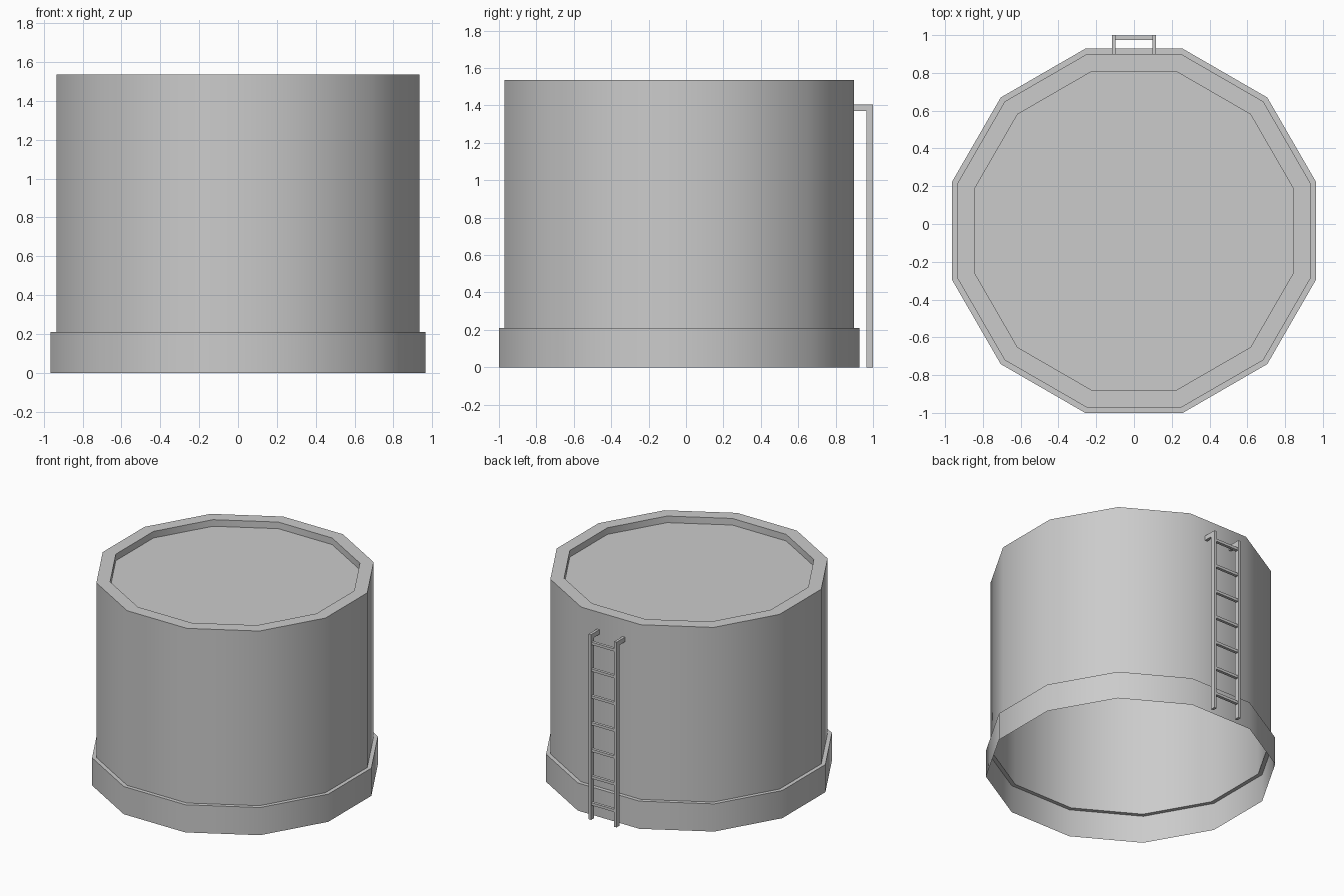
import bpy, bmesh, math
from mathutils import Matrix, Vector

default = bpy.data.objects.get("Cube")
if default:
    bpy.data.objects.remove(default, do_unlink=True)

SIDES = 12
CENTRE_Y = -0.036

grey = bpy.data.materials.new("plain grey")
grey.use_nodes = True
grey.diffuse_color = (0.6, 0.6, 0.6, 1)
for node in grey.node_tree.nodes:
    if node.type == "BSDF_PRINCIPLED":
        node.inputs["Base Color"].default_value = (0.6, 0.6, 0.6, 1)


def finish(name, bm, smooth=False):
    mesh = bpy.data.meshes.new(name)
    bm.to_mesh(mesh)
    bm.free()
    mesh.materials.append(grey)
    if smooth:
        mesh.shade_smooth()
        mesh.set_sharp_from_angle(angle=math.radians(40))
    obj = bpy.data.objects.new(name, mesh)
    bpy.context.collection.objects.link(obj)
    return obj


def revolve(name, profile, cap=False):
    """Sweep a (radius, height) profile into an open twelve-sided shell."""
    bm = bmesh.new()
    rings = []
    for r, z in profile:
        angles = [math.tau * (i + 0.5) / SIDES for i in range(SIDES)]
        rings.append([bm.verts.new((r * math.cos(a), r * math.sin(a) + CENTRE_Y, z))
                      for a in angles])
    for low, high in zip(rings, rings[1:]):
        for i in range(SIDES):
            j = (i + 1) % SIDES
            bm.faces.new((low[i], low[j], high[j], high[i]))
    if cap:
        bm.faces.new(rings[-1])
    return finish(name, bm, smooth=True)


def box(name, low, high):
    low, high = Vector(low), Vector(high)
    bm = bmesh.new()
    bmesh.ops.create_cube(bm, size=1, matrix=Matrix.Translation((low + high) / 2)
                          @ Matrix.Diagonal((*(high - low), 1)))
    return finish(name, bm)


# Hollow base skirt with a narrow ledge on top
revolve("base_skirt", [(0.998, 0), (0.998, 0.21), (0.968, 0.21)])

# Tank wall, rim and sunken roof
revolve("tank_body", [(0.968, 0.21), (0.968, 1.535), (0.872, 1.535), (0.872, 1.485)], cap=True)

# Ladder rails with brackets reaching back to the wall
for side, x in (("left", 0.107), ("right", -0.107)):
    box(f"ladder_rail_{side}", (x - 0.01, 0.965, 0), (x + 0.01, 1, 1.405))
    box(f"ladder_bracket_{side}", (x - 0.01, 0.895, 1.37), (x + 0.01, 0.965, 1.405))

# Ladder rungs
for i in range(7):
    z = 0.11 + 0.203 * i
    box(f"ladder_rung_{i + 1}", (-0.1, 0.975, z), (0.1, 0.997, z + 0.02))
